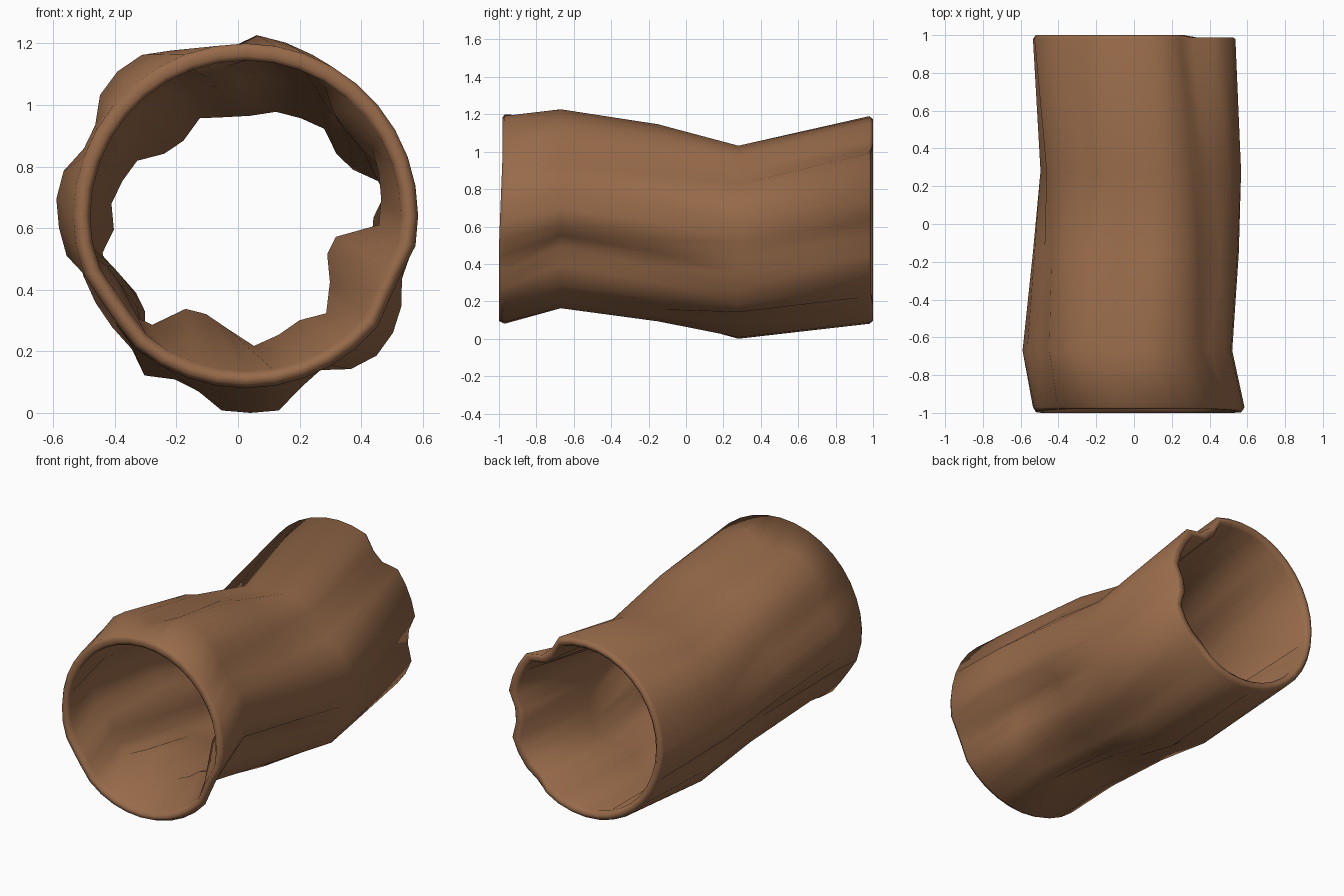
import bpy, bmesh
from math import sin, cos, radians

if "Cube" in bpy.data.objects:
    bpy.data.objects.remove(bpy.data.objects["Cube"])

SIDES = 36
WALL = 0.055

# Stations along the log: y, centre x, centre z, radius x, radius z,
# and bark grooves as (angle, half width, depth)
STATIONS = [
    (-0.97, 0.025, 0.64, 0.56, 0.56,
     [(335, 14, 0.02), (215, 16, 0.015)]),
    (-0.67, -0.035, 0.695, 0.555, 0.54,
     [(333, 17, 0.125), (257, 18, 0.105), (297, 9, 0.03),
      (215, 14, 0.05), (155, 17, 0.06), (99, 13, 0.08), (36, 15, 0.05)]),
    (-0.15, 0.01, 0.62, 0.545, 0.535,
     [(333, 17, 0.065), (257, 18, 0.055), (210, 16, 0.06), (153, 15, 0.03),
      (99, 13, 0.04), (40, 15, 0.04)]),
    (0.28, 0.04, 0.52, 0.535, 0.52,
     [(206, 17, 0.085), (127, 13, 0.045), (171, 8, 0.03), (46, 12, 0.045),
      (94, 10, 0.02), (299, 13, 0.08), (243, 12, 0.045), (350, 12, 0.035)]),
    (0.98, 0.005, 0.635, 0.54, 0.555,
     [(53, 12, 0.065), (356, 11, 0.05), (310, 11, 0.02)]),
]


def groove(angle, dips):
    total = 0.0
    for centre, width, depth in dips:
        d = abs((angle - centre + 180) % 360 - 180)
        if d < width:
            total += depth * min(1.0, 2.2 * (1 - d / width))
    return total


def ring(bm, station, inset, dy=0.0):
    y, cx, cz, rx, rz, dips = station
    verts = []
    for i in range(SIDES):
        a = 360 * i / SIDES
        g = inset + groove(a, dips)
        t = radians(a)
        verts.append(bm.verts.new((cx + (rx - g) * cos(t), y + dy,
                                   cz + (rz - g) * sin(t))))
    return verts


# Hollow log: outer bark, back lip, inner bore, front lip
bm = bmesh.new()
first, last = STATIONS[0], STATIONS[-1]
rings = [ring(bm, s, 0.0) for s in STATIONS]
rings += [ring(bm, last, 0.015, 0.02), ring(bm, last, WALL - 0.02, 0.02)]
rings += [ring(bm, s, WALL) for s in reversed(STATIONS)]
rings += [ring(bm, first, WALL - 0.015, -0.01), ring(bm, first, 0.015, -0.01)]

# Front lip leans forward low down, back lip is worn on the right
for r in (rings[-1], rings[-2]):
    for v in r:
        v.co.y = -0.98 - 0.02 * min(1, max(0, (1.0 - v.co.z) / 0.5))
n = len(STATIONS)
for r in (rings[n], rings[n + 1]):
    for v in r:
        if v.co.x > 0.28:
            v.co.y = 0.988

for k, a in enumerate(rings):
    b = rings[(k + 1) % len(rings)]
    for i in range(SIDES):
        j = (i + 1) % SIDES
        bm.faces.new((a[i], a[j], b[j], b[i]))

low = min(v.co.z for v in bm.verts)
bmesh.ops.translate(bm, verts=bm.verts, vec=(0, 0, -low))
bmesh.ops.recalc_face_normals(bm, faces=bm.faces)

mesh = bpy.data.meshes.new("hollow_log")
bm.to_mesh(mesh)
bm.free()
log = bpy.data.objects.new("hollow_log", mesh)
bpy.context.collection.objects.link(log)

bark = bpy.data.materials.new("bark_brown")
bark.diffuse_color = (0.31, 0.145, 0.068, 1)
bark.use_nodes = True
bark.node_tree.nodes["Principled BSDF"].inputs["Base Color"].default_value = bark.diffuse_color
mesh.materials.append(bark)

bpy.context.view_layer.objects.active = log
log.select_set(True)
bpy.ops.object.shade_smooth_by_angle(angle=radians(75))
